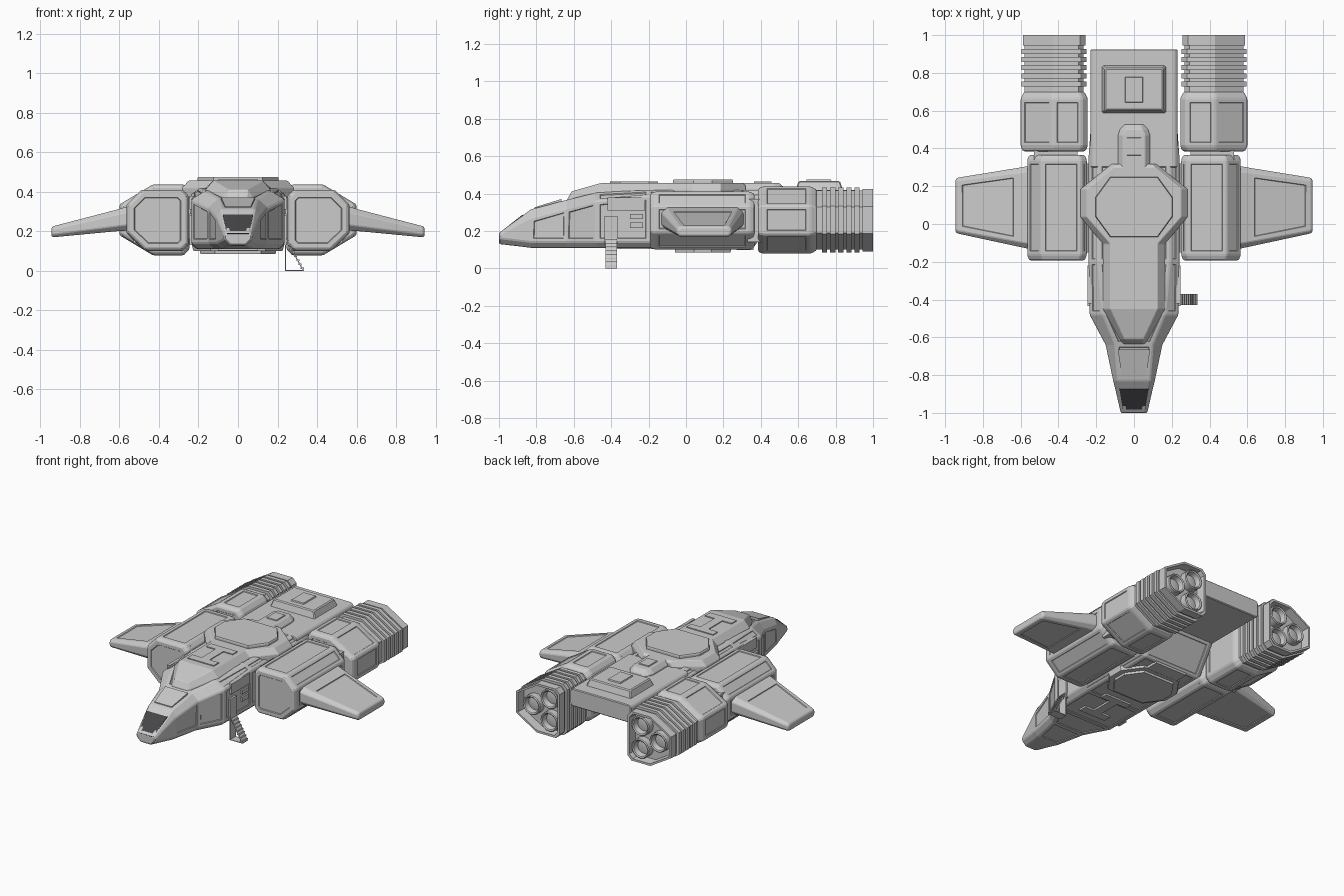
import bpy, bmesh, math

if "Cube" in bpy.data.objects:
    bpy.data.objects.remove(bpy.data.objects["Cube"])

# ---------- helpers ----------
def finish(name, bm, mirror=False, bevel=0.0, inset=0.0, area=0.015, depth=-0.005):
    bmesh.ops.recalc_face_normals(bm, faces=bm.faces[:])
    if bevel:
        edges = [e for e in bm.edges if len(e.link_faces) == 2 and e.calc_face_angle(0) > 0.3]
        bmesh.ops.bevel(bm, geom=edges, offset=bevel, segments=1, affect='EDGES', clamp_overlap=True)
    if inset:
        big = [f for f in bm.faces if f.calc_area() > area]
        bmesh.ops.inset_individual(bm, faces=big, thickness=inset, depth=0)
        bmesh.ops.inset_individual(bm, faces=big, thickness=0.004, depth=depth)
    me = bpy.data.meshes.new(name)
    bm.to_mesh(me)
    bm.free()
    ob = bpy.data.objects.new(name, me)
    bpy.context.collection.objects.link(ob)
    if mirror:
        ob.modifiers.new("mirror", 'MIRROR')
    return ob

def loft(name, rings, **kw):
    bm = bmesh.new()
    vs = [[bm.verts.new(p) for p in r] for r in rings]
    n = len(rings[0])
    for a, b in zip(vs, vs[1:]):
        for i in range(n):
            j = (i + 1) % n
            bm.faces.new((a[i], a[j], b[j], b[i]))
    bm.faces.new(vs[0])
    bm.faces.new(vs[-1])
    return finish(name, bm, **kw)

def block(name, x, y, z, taper=0.0, **kw):
    def rect(h, t):
        return [(x[0] + t, y[0] + t, h), (x[1] - t, y[0] + t, h),
                (x[1] - t, y[1] - t, h), (x[0] + t, y[1] - t, h)]
    return loft(name, [rect(z[0], 0), rect(z[1], taper)], **kw)

def section(y, w, wt, zb, zs, zt, c=0.03):
    """Symmetric eight-sided hull section."""
    h = [(w - c, zb), (w, zb + c), (w, zs), (wt, zt)]
    return [(a, y, b) for a, b in h] + [(-a, y, b) for a, b in reversed(h)]

def scaled(profile, y, s):
    xs, zs = [p[0] for p in profile], [p[1] for p in profile]
    cx, cz = (min(xs) + max(xs)) / 2, (min(zs) + max(zs)) / 2
    return [(cx + (x - cx) * s, y, cz + (z - cz) * s) for x, z in profile]

# ---------- fuselage ----------
loft("fuselage", [section(*s) for s in [
    (-1.0, .07, .06, .13, .18, .19), (-.87, .10, .08, .115, .25, .285),
    (-.83, .11, .085, .11, .27, .315), (-.64, .15, .10, .11, .32, .365),
    (-.48, .235, .165, .11, .36, .405), (-.2, .24, .19, .11, .385, .42),
    (.36, .24, .19, .11, .385, .42), (.5, .23, .19, .30, .385, .42)]],
    bevel=.006, inset=.02)
loft("rear_deck", [section(y, .23, .215, .30, .405, .42, .015) for y in (.3, .925)], bevel=.005)

# raised spine that widens into the octagonal centre
loft("upper_spine", [section(*s, .005) for s in [
    (-.635, .06, .045, .33, .365, .37), (-.61, .075, .05, .33, .375, .412),
    (-.45, .165, .125, .36, .41, .457), (-.105, .165, .125, .36, .42, .457),
    (.037, .283, .25, .36, .42, .457), (.185, .283, .25, .36, .42, .457),
    (.30, .14, .11, .36, .42, .457), (.317, .12, .10, .36, .42, .445)]], bevel=.004)
loft("aft_spine", [section(*s, .005) for s in [
    (.29, .085, .06, .38, .43, .457), (.47, .085, .06, .38, .43, .457),
    (.50, .075, .045, .38, .43, .455), (.527, .05, .035, .38, .42, .43)]], bevel=.004)

# octagonal plates above and below
def octagon(s, z):
    pts = [(.205, .05), (.125, .16), (-.125, .16), (-.205, .05),
           (-.205, -.05), (-.125, -.16), (.125, -.16), (.205, -.05)]
    return [(x * s, .12 - .03 + y * s, z) for x, y in pts]
loft("top_plate", [octagon(1, .44), octagon(1, .47), octagon(.98, .476)])
loft("belly_collar", [octagon(1.15, .14), octagon(1.1, .10)])
loft("belly_plate", [octagon(.95, .12), octagon(.93, .085)])

# deck hatch, panels and nose details
block("deck_hatch", (-.175, .175), (.58, .845), (.40, .466), .022, bevel=.006)
block("hatch_panel", (-.05, .05), (.64, .78), (.46, .474), .005)
block("aft_spine_panel", (-.04, .04), (.36, .46), (.45, .463), .004)
for z, tag in ((.457, "top"), (.109, "belly")):
    for i, (w, y0, y1) in enumerate([(.1, -.2, -.15), (.03, -.35, -.2), (.1, -.405, -.35)]):
        block(f"{tag}_panel_{i}", (-w, w), (y0, y1), (z - .006, z + .006))
block("belly_aft_panel", (-.12, .12), (.27, .36), (.098, .12), 0)
loft("nose_panel", [[(.065, -.81, .30 + d), (.085, -.665, .345 + d), (-.085, -.665, .345 + d),
                     (-.065, -.81, .30 + d)] for d in (0, .026)])
glass = bpy.data.materials.new("dark_glass")
glass.diffuse_color = (.06, .06, .065, 1)
glass.use_nodes = True
glass.node_tree.nodes["Principled BSDF"].inputs["Base Color"].default_value = glass.diffuse_color
loft("cockpit_window", [[(.056, -1.0 + d, .188 - d), (.077, -.875 + d, .286 - d),
                         (-.077, -.875 + d, .286 - d), (-.056, -1.0 + d, .188 - d)]
                        for d in (0, .012)]).data.materials.append(glass)

# side window, vents and door
for nm, y, z in [("side_window", (-.42, -.22), (.31, .38)), ("upper_vent", (-.3, -.23), (.265, .29)),
                 ("lower_vent", (-.3, -.23), (.215, .245)), ("door", (-.435, -.365), (.13, .28))]:
    block(nm, (.225, .245), y, z, mirror=True)

# boarding stairs on the right side
Y = (-.43, -.37)
block("stair_back", (.238, .243), Y, (0, .17))
block("stair_floor", (.238, .335), Y, (0, .004))
loft("stair_ramp", [[(.335, y, 0), (.329, y, 0), (.236, y, .165), (.242, y, .165)] for y in Y])
for i in range(8):
    z = .01 + i * .02
    x = .335 - z * .56
    block(f"stair_tread_{i}", (x - .012, x + .004), Y, (z, z + .006))

# ---------- side pods and wings ----------
POD = [(.25, .13), (.28, .10), (.47, .10), (.565, .19), (.565, .335), (.49, .41), (.28, .41), (.25, .38)]
loft("side_pod", [scaled(POD, y, s) for y, s in
                  [(-.192, .88), (-.192, .93), (-.165, 1), (.34, 1), (.365, .93)]],
     mirror=True, bevel=.006, inset=.022)
block("pod_strut", (.2, .3), (-.15, .32), (.16, .37), mirror=True)
block("engine_strut", (.3, .53), (.33, .42), (.14, .37), mirror=True)

def rib(x, y0, y1, z0, z1, c):
    return [(x, y0, z0 + c), (x, y0 + c, z0), (x, y1 - c, z0), (x, y1, z0 + c),
            (x, y1, z1 - c), (x, y1 - c, z1), (x, y0 + c, z1), (x, y0, z1 - c)]
loft("wing", [rib(.54, -.135, .31, .205, .332, .03), rib(.62, -.118, .296, .2, .308, .025),
              rib(.935, -.05, .245, .17, .226, .015), rib(.945, -.04, .235, .177, .217, .012)],
     mirror=True, bevel=.004, inset=.03, area=.05)

# ---------- engines ----------
ENG = [(.245, .11), (.275, .078), (.43, .078), (.60, .18), (.60, .336), (.43, .438), (.275, .438), (.245, .405)]
loft("engine_body", [scaled(ENG, y, s) for y, s in
                     [(.385, .93), (.41, 1), (.665, 1), (.70, .9)]],
     mirror=True, bevel=.007, inset=.022)
steps = [(.69, .88)]
for i in range(5):
    y = .728 + i * .043
    steps += [(y, .88), (y, .97), (y + .027, .97), (y + .027, .88)]
steps += [(.945, .88), (.945, .93), (1.0, .93), (1.0, .85), (.94, .82)]
loft("engine_exhaust", [scaled(ENG, y, s) for y, s in steps], mirror=True)

# three hollow nozzles per engine
for i, (x, z) in enumerate([(.345, .335), (.345, .18), (.48, .258)]):
    prof = [(.93, .066), (.985, .066), (.99, .06), (.985, .052), (.95, .045), (.955, .02)]
    ob = loft(f"nozzle_{i}", [[(x + r * math.cos(a * math.tau / 20), y, z + r * math.sin(a * math.tau / 20))
                               for a in range(20)] for y, r in prof], mirror=True)
    bpy.ops.object.select_all(action='DESELECT')
    ob.select_set(True)
    bpy.context.view_layer.objects.active = ob
    bpy.ops.object.shade_smooth_by_angle(angle=math.radians(30))
